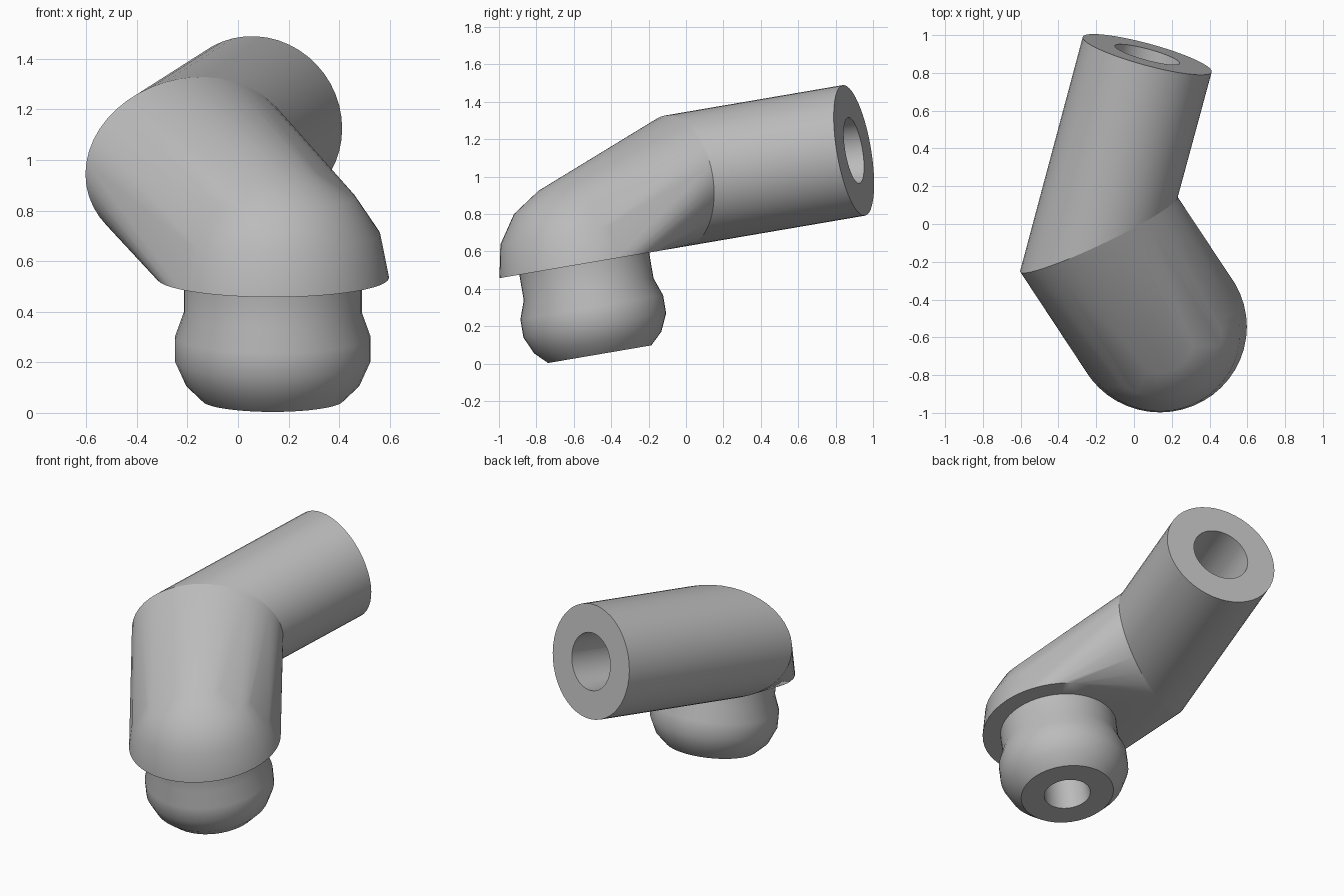
import bpy, bmesh, math
from mathutils import Vector, Matrix

if "Cube" in bpy.data.objects:
    bpy.data.objects.remove(bpy.data.objects["Cube"])

N = 48
R, BORE, BALL_BORE, CAP = 0.354, 0.178, 0.14, 0.46
# Built level around the elbow's cap centre, then tilted and moved into place
PLACE = Matrix.Translation((0.1375, -0.544, 0.535)) @ Matrix.Rotation(math.radians(9.7), 4, 'X')

grey = bpy.data.materials.new("fitting_grey")
grey.diffuse_color = (0.5, 0.5, 0.5, 1)
grey.use_nodes = True
grey.node_tree.nodes["Principled BSDF"].inputs["Base Color"].default_value = grey.diffuse_color


def ring(c, u, v):
    c, u, v = Vector(c), Vector(u), Vector(v)
    return [c + u * math.cos(2 * math.pi * i / N) + v * math.sin(2 * math.pi * i / N) for i in range(N)]


def finish(name, bm, angle):
    bm.transform(PLACE)
    me = bpy.data.meshes.new(name)
    bm.to_mesh(me)
    bm.free()
    ob = bpy.data.objects.new(name, me)
    bpy.context.collection.objects.link(ob)
    me.materials.append(grey)
    bpy.ops.object.select_all(action='DESELECT')
    ob.select_set(True)
    bpy.context.view_layer.objects.active = ob
    bpy.ops.object.shade_smooth_by_angle(angle=math.radians(angle))


def loft(name, rings):
    bm = bmesh.new()
    vs = [[bm.verts.new(p) for p in r] for r in rings]
    for a, b in zip(vs, vs[1:]):
        for i in range(N):
            j = (i + 1) % N
            bm.faces.new((a[i], b[i], b[j], a[j]))
    finish(name, bm, 35)


up = Vector((0, 0, 1))
side = Vector((math.cos(math.radians(15)), -math.sin(math.radians(15)), 0))  # across the pipe
mitre_side = Vector((0.415, 0.198, 0)) / 0.352                               # across the mitre
mitre = Vector((-0.3235, 0.557, R))
end = Vector((-0.0675, 1.523, R))
h = Vector((0.866, 0.5, 0))     # across the elbow
f = Vector((0.5, -0.866, 0))    # forward along the elbow
corner = Vector((0, 0, 0.08))
corner_ring = ring(corner, h * BALL_BORE, (f + up) * BALL_BORE * 0.8)

# Straight pipe with its bore, running on inside the elbow
loft("branch_pipe", [
    ring(mitre, mitre_side * R, up * R), ring(end, side * R, up * R),
    ring(end, side * BORE, up * BORE), ring(mitre, mitre_side * BORE, up * BORE), corner_ring])

# Ball-ended spigot with its bore
profile = [(BALL_BORE, -0.491), (0.28, -0.491), (0.345, -0.428), (0.387, -0.335),
           (0.387, -0.237), (0.352, -0.139), (0.352, 0)]
loft("ball_spigot", [corner_ring] + [ring((0, 0, z), h * r, f * r) for r, z in profile])

# Elbow: skin stretched from the mitre oval to a half-sphere cap
bm = bmesh.new()
pts = ring(mitre, mitre_side * R, up * R) + [Vector((0, 0, CAP))]
for k in range(4):
    a = math.radians(22.5 * k)
    pts += ring((0, 0, CAP * math.sin(a)), h * CAP * math.cos(a), f * CAP * math.cos(a))
for p in pts:
    bm.verts.new(p)
bmesh.ops.convex_hull(bm, input=bm.verts[:])
bmesh.ops.recalc_face_normals(bm, faces=bm.faces[:])
bm.normal_update()
back = Vector((-0.43, 0.903, 0)).normalized()
bmesh.ops.delete(bm, geom=[q for q in bm.faces if q.normal.dot(back) > 0.999 or q.normal.z < -0.999],
                 context='FACES')
# Flat underside with a hole for the spigot
rim = [e for e in bm.edges if e.is_boundary and all(abs(v.co.z) < 1e-4 for v in e.verts)]
hole = [bm.verts.new(p) for p in ring((0, 0, 0), h * 0.35, f * 0.35)]
rim += [bm.edges.new((hole[i], hole[(i + 1) % N])) for i in range(N)]
bmesh.ops.triangle_fill(bm, edges=rim, use_beauty=True, normal=(0, 0, -1))
finish("elbow", bm, 40)
